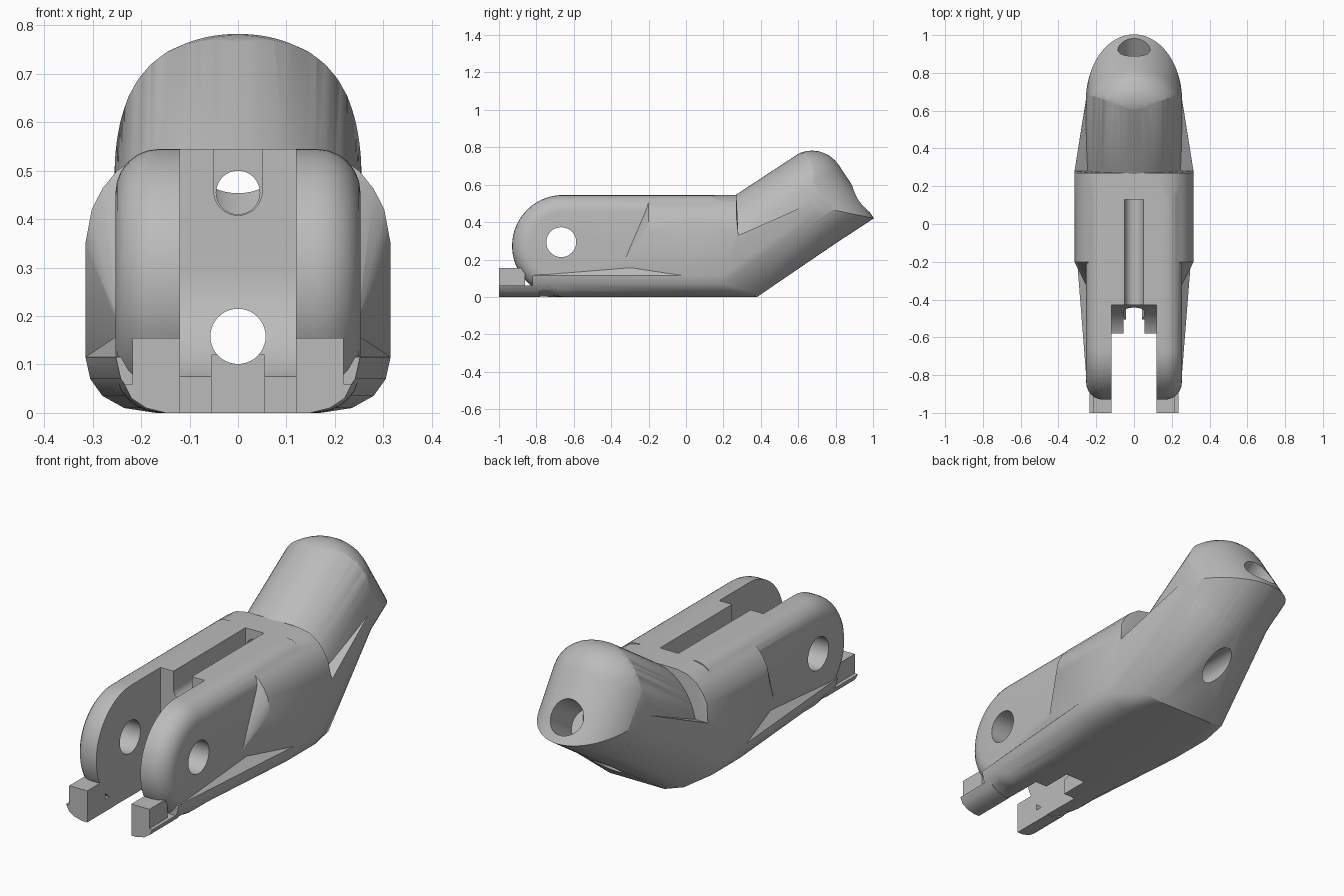
import bpy, bmesh
from math import sin, cos, pi, radians
from mathutils import Vector

cube = bpy.data.objects.get("Cube")
if cube:
    bpy.data.objects.remove(cube, do_unlink=True)

grey = bpy.data.materials.new("plain_grey")
grey.use_nodes = True
COLOUR = (0.5, 0.5, 0.5, 1)
grey.diffuse_color = COLOUR
grey.node_tree.nodes["Principled BSDF"].inputs["Base Color"].default_value = COLOUR


def hull(name, points):
    """Convex solid around a cloud of points."""
    bm = bmesh.new()
    for p in points:
        bm.verts.new(p)
    bmesh.ops.remove_doubles(bm, verts=bm.verts[:], dist=0.0005)
    bmesh.ops.convex_hull(bm, input=bm.verts[:])
    bmesh.ops.delete(bm, geom=[v for v in bm.verts if not v.link_faces], context='VERTS')
    bmesh.ops.dissolve_limit(bm, angle_limit=radians(0.5), verts=bm.verts[:], edges=bm.edges[:])
    bmesh.ops.recalc_face_normals(bm, faces=bm.faces[:])
    mesh = bpy.data.meshes.new(name)
    bm.to_mesh(mesh)
    bm.free()
    mesh.materials.append(grey)
    obj = bpy.data.objects.new(name, mesh)
    bpy.context.collection.objects.link(obj)
    return obj


def combine(target, tool, operation):
    mod = target.modifiers.new(operation.lower(), 'BOOLEAN')
    mod.operation, mod.solver, mod.object = operation, 'EXACT', tool
    bpy.context.view_layer.objects.active = target
    bpy.ops.object.modifier_apply(modifier=mod.name)
    bpy.data.objects.remove(tool, do_unlink=True)


def mirror(points):
    return [(s * x, y, z) for x, y, z in points for s in (1, -1)]


def box(x, y0, y1, z0, z1):
    return mirror([(x, y, z) for y in (y0, y1) for z in (z0, z1)])


def rod(start, end, r, n=40):
    """Points of a cylinder between two positions."""
    a, b = Vector(start), Vector(end)
    turn = (b - a).to_track_quat('Z', 'Y')
    ring = [turn @ Vector((r * cos(2 * pi * i / n), r * sin(2 * pi * i / n), 0)) for i in range(n)]
    return [c + v for c in (a, b) for v in ring]


# Tilted frame of the raised tip: t runs along it, n is its upward normal
TILT = radians(33.3)


def tip(x, t, n):
    return Vector((x, t * cos(TILT) - n * sin(TILT), t * sin(TILT) + n * cos(TILT)))


# Half cross-sections of the wide middle
upper = [(.315, .35), (.302, .42), (.28, .463), (.25, .5), (.2, .533), (.14, .545)]
lower = [(.315, .115), (.305, .07), (.28, .035), (.235, .01), (.17, 0)]


def slice_at(section, y):
    return mirror([(x, y, z) for x, z in section])


# Fork: slab with a round front and softened rim
pts = []
for i in range(7):
    a = i * pi / 12
    x, inset = .163 + .09 * sin(a), .09 * (1 - cos(a))
    r = .272 - inset
    for j in range(33):
        b = pi / 2 + j * pi / 32
        pts += mirror([(x, -.658 + r * cos(b), .273 + r * sin(b))])
    pts += mirror([(x, .15, .273 + r), (x, .15, .273 - r)])
body = hull("finger_segment", pts)

# Wide middle with slanted front shoulders
middle = hull("middle", slice_at(upper, -.2) + slice_at(upper, .27) + slice_at(lower, -.02)
              + slice_at(lower, .2) + mirror([(.315, .28, .33), (.24, -.23, .33), (.24, -.35, .16)]))

# Front skirt flaring from the fork into the middle
narrow = [(x - .063, z) for x, z in lower]
front_skirt = hull("front_skirt", slice_at(narrow, -.82) + slice_at(lower, -.02)
                   + mirror([(.24, -.35, .165)]))

# Stop lip at the foot of the fork
foot = [(.235, .06), (.22, .03), (.19, .01), (.15, 0)]
lip_base = hull("lip_base", slice_at(foot, -1) + slice_at(foot, -.78))
lip_block = hull("lip_block", box(.218, -1, -.86, .035, .155))

# Rear skirt narrowing along the underside of the tip
under = [tip(.255 * cos(i * pi / 24), .815, .055 - .255 * sin(i * pi / 24)) for i in range(25)]
rear_skirt = hull("rear_skirt", slice_at(lower, .2) + under
                  + mirror([(.315, .28, .33), (.24, .36, .025), (.15, .38, 0)]))

# Raised tip: tilted cylinder trimmed by a rounded upright end
tip_body = hull("tip_body", rod(tip(0, .32, .055), tip(0, 1.3, .055), .255, 64))
pts = []
for i in range(41):
    b = -pi / 2 + i * pi / 40
    for j in range(9):
        a = j * pi / 16
        r, n = .085 + .17 * cos(a), .14 + .172 * sin(a)
        pts += [tip(r * sin(b), .815 + r * cos(b), n), tip(r * sin(b), .2, n)]
    pts += [tip(.255 * sin(b), .815 + .255 * cos(b), -.5), tip(.255 * sin(b), .2, -.5)]
combine(tip_body, hull("tip_trim", pts), 'INTERSECT')

for part in (middle, front_skirt, lip_base, lip_block, rear_skirt, tip_body):
    combine(body, part, 'UNION')

# Cuts: fork gap, knuckle clearance, bottom slot, cord groove and bores, pin hole
cuts = {
    "fork_gap": box(.12, -1.2, -.58, -.2, .8),
    "knuckle_pocket": rod((-.12, -.66, .29), (.12, -.66, .29), .23, 64)
                      + box(.12, -.89, -.43, .29, .8),
    "bottom_slot": box(.055, -.7, -.432, -.2, .12),
    "lower_bore": rod((0, -.6, .158), (0, 1.1, .158), .057),
    "top_groove": rod((0, -.6, .458), (0, .13, .458), .05) + box(.05, -.6, .13, .46, .8),
    "upper_bore": rod((0, -.3, .455), (0, .82, .455), .045),
    "tip_bore": rod(tip(0, .86, -.075), tip(0, 1.4, -.075), .085),
    "pin_hole": rod((-.5, -.667, .293), (.5, -.667, .293), .08),
}
for name, points in cuts.items():
    combine(body, hull(name, points), 'DIFFERENCE')

bpy.ops.object.select_all(action='DESELECT')
body.select_set(True)
bpy.context.view_layer.objects.active = body
bpy.ops.object.shade_smooth_by_angle(angle=radians(30))
